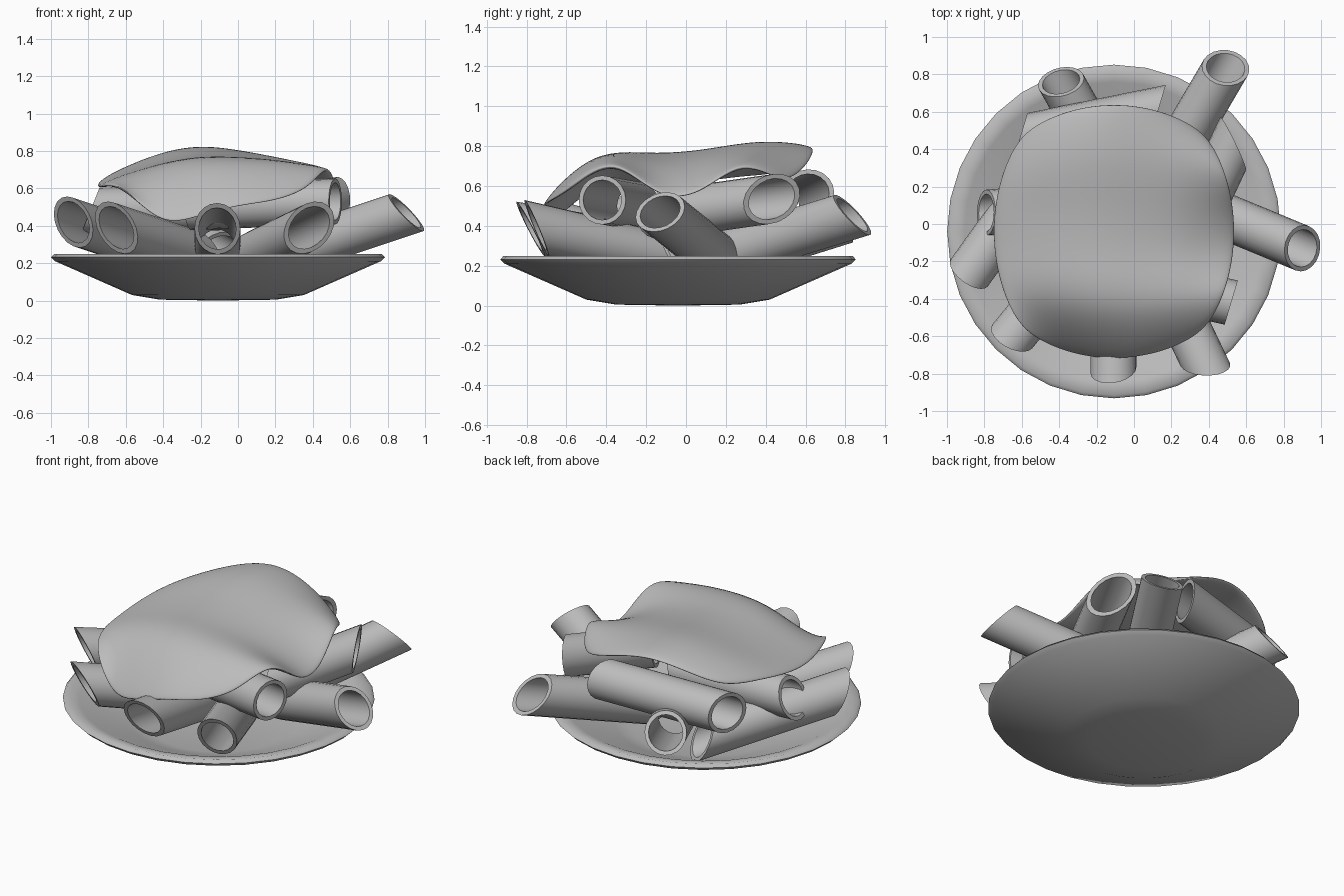
import bpy, bmesh, math
from mathutils import Vector

cube = bpy.data.objects.get("Cube")
if cube:
    bpy.data.objects.remove(cube, do_unlink=True)

grey = bpy.data.materials.new("plain_grey")
grey.use_nodes = True
grey.diffuse_color = (0.5, 0.5, 0.5, 1)
grey.node_tree.nodes["Principled BSDF"].inputs["Base Color"].default_value = (0.5, 0.5, 0.5, 1)

CX, CY = -0.107, -0.04


def finish(bm, name, angle=40):
    bmesh.ops.recalc_face_normals(bm, faces=bm.faces)
    mesh = bpy.data.meshes.new(name)
    bm.to_mesh(mesh)
    bm.free()
    mesh.materials.append(grey)
    obj = bpy.data.objects.new(name, mesh)
    bpy.context.collection.objects.link(obj)
    bpy.ops.object.select_all(action='DESELECT')
    obj.select_set(True)
    bpy.context.view_layer.objects.active = obj
    bpy.ops.object.shade_smooth_by_angle(angle=math.radians(angle))
    return obj


# Plate: lathed profile, underside then rim then well
def plate():
    profile = [(0, 0), (0.31, 0.005), (0.46, 0.03), (0.87, 0.21), (0.892, 0.232),
               (0.875, 0.25), (0.8, 0.235), (0.52, 0.11), (0.42, 0.085), (0, 0.08)]
    bm = bmesh.new()
    verts = [bm.verts.new((CX + r, CY, z)) for r, z in profile]
    edges = [bm.edges.new(pair) for pair in zip(verts, verts[1:])]
    bmesh.ops.spin(bm, geom=verts + edges, cent=(CX, CY, 0), axis=(0, 0, 1),
                   angle=math.tau, steps=32, use_duplicate=False)
    bmesh.ops.remove_doubles(bm, verts=bm.verts, dist=0.0005)
    finish(bm, "plate", 60)


# Hollow pasta tube whose two ends are cut by parallel slanted planes
def tube(name, end, tail, cut, outer=0.123, inner=0.1, sides=20):
    end, tail, cut = Vector(end), Vector(tail), Vector(cut)
    axis = (end - tail).normalized()
    side = axis.cross(Vector((0, 0, 1))).normalized()
    up = side.cross(axis)
    bm = bmesh.new()
    rings = []
    for centre, radius in ((tail, outer), (end, outer), (end, inner), (tail, inner)):
        ring = []
        for i in range(sides):
            a = math.tau * i / sides
            offset = (side * math.cos(a) + up * math.sin(a)) * radius
            slide = -cut.dot(offset) / cut.dot(axis)
            ring.append(bm.verts.new(centre + offset + axis * slide))
        rings.append(ring)
    for k in range(4):
        a, b = rings[k], rings[(k + 1) % 4]
        for i in range(sides):
            j = (i + 1) % sides
            bm.faces.new((a[i], a[j], b[j], b[i]))
    finish(bm, name)


# Draped sheet: control grid rounded into a soft square, thickened and subdivided
def sheet():
    heights = [
        (0.62, 0.38, 0.44, 0.50, 0.52, 0.60),
        (0.62, 0.69, 0.77, 0.78, 0.78, 0.76),
        (0.60, 0.69, 0.75, 0.73, 0.68, 0.53),
        (0.62, 0.71, 0.77, 0.75, 0.70, 0.54),
        (0.65, 0.77, 0.83, 0.80, 0.76, 0.75),
        (0.66, 0.75, 0.80, 0.76, 0.68, 0.60)]
    n = len(heights)
    bm = bmesh.new()
    grid = []
    for r, row in enumerate(heights):
        v = 2 * r / (n - 1) - 1
        line = []
        for c, z in enumerate(row):
            u = 2 * c / (n - 1) - 1
            x = CX + 0.66 * u * math.sqrt(1 - 0.42 * v * v)
            y = CY + 0.695 * v * math.sqrt(1 - 0.42 * u * u)
            line.append(bm.verts.new((x, y, z)))
        grid.append(line)
    for r in range(n - 1):
        for c in range(n - 1):
            bm.faces.new((grid[r][c], grid[r][c + 1], grid[r + 1][c + 1], grid[r + 1][c]))
    obj = finish(bm, "draped_sheet", 180)
    solid = obj.modifiers.new("thickness", 'SOLIDIFY')
    solid.thickness = 0.04
    solid.offset = 0
    subd = obj.modifiers.new("soften", 'SUBSURF')
    subd.levels = subd.render_levels = 3


plate()
sheet()

# Lower layer, fanned around the plate
tube("tube_front", (-0.11, -0.78, 0.385), (-0.11, -0.1, 0.27), (0.1, -0.88, -0.45))
tube("tube_front_left", (0.38, -0.75, 0.39), (0.07, -0.1, 0.24), (0.1, -1, -0.45))
tube("tube_front_right", (-0.65, -0.6, 0.39), (-0.2, -0.05, 0.24), (-0.5, -0.8, -0.45))
tube("tube_right", (-0.88, -0.26, 0.42), (-0.4, 0.41, 0.26), (-0.55, -0.75, -0.4))
tube("tube_left", (0.9, -0.13, 0.47), (0.15, 0.18, 0.22), (0.7, -0.2, 0.7))
tube("tube_back_left", (0.49, 0.835, 0.455), (0.1, 0.17, 0.25), (0.2, 0.6, 0.6))
tube("tube_back_right", (-0.39, 0.76, 0.42), (-0.1, 0.25, 0.26), (-0.2, 0.6, 0.45))

# Upper layer, under the sheet
tube("upper_tube_left", (0.52, -0.42, 0.53), (-0.25, -0.25, 0.5), (1, -0.3, 0))
tube("upper_tube_back_left", (0.53, 0.43, 0.535), (0.28, -0.1, 0.46), (0.9, 0.45, -0.1))
tube("upper_tube_right", (-0.79, 0.06, 0.48), (-0.05, 0.12, 0.5), (-1, 0, 0.4))
tube("upper_tube_back", (-0.61, 0.46, 0.49), (0.13, 0.61, 0.56), (-1, 0.3, 0))
